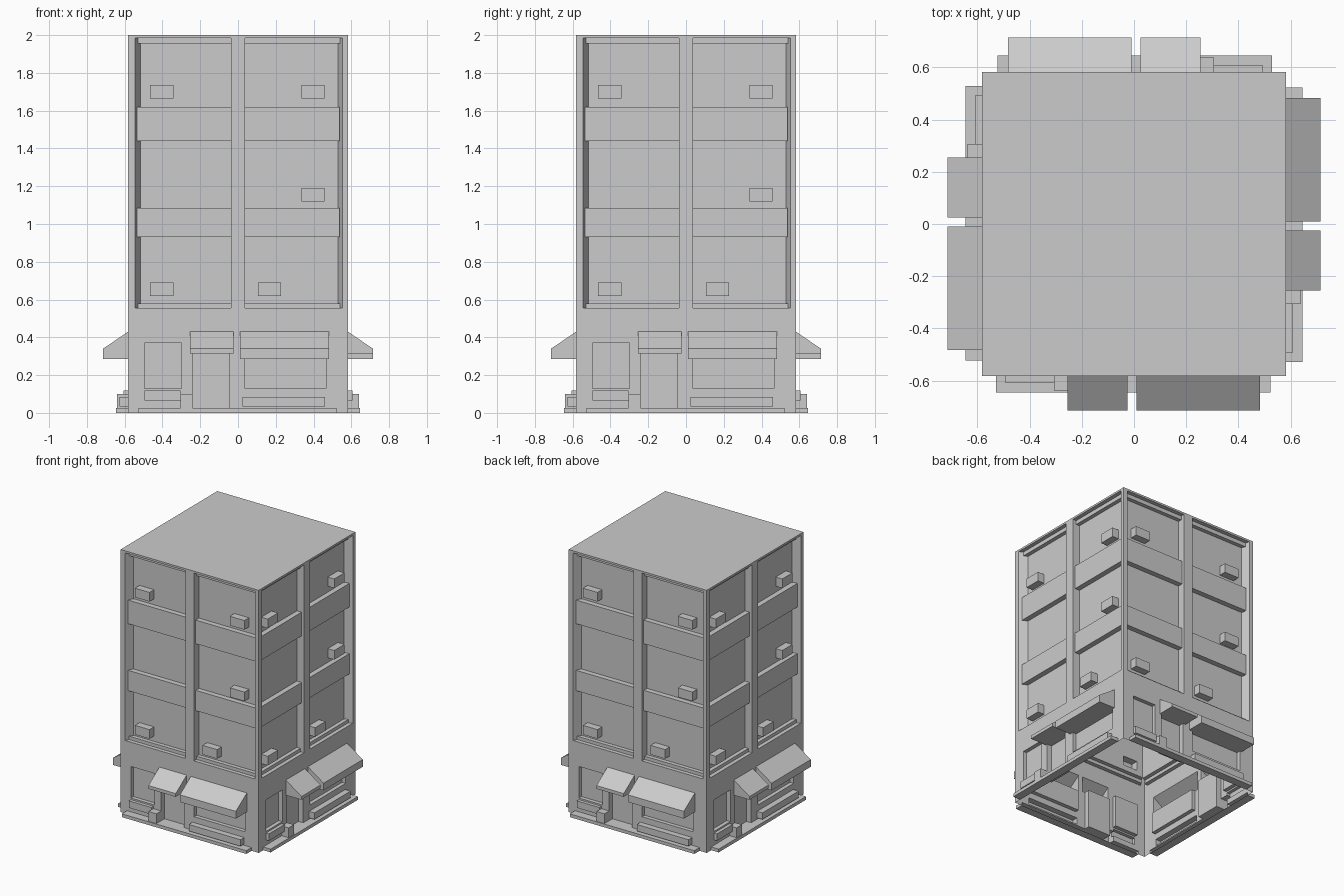
import bpy, bmesh, math

if "Cube" in bpy.data.objects:
    bpy.data.objects.remove(bpy.data.objects["Cube"])

H = 0.582          # half width of the tower
RECESS = -0.06     # depth of the upper wall bays

grey = bpy.data.materials.new("concrete grey")
grey.diffuse_color = (0.6, 0.6, 0.6, 1)
grey.use_nodes = True
grey.node_tree.nodes["Principled BSDF"].inputs["Base Color"].default_value = grey.diffuse_color

# Rectangles painted in order: u0, u1, z0, z1, depth at u0, depth at u1
rects = []


def rect(u0, u1, z0, z1, d, d1=None):
    rects.append((u0, u1, z0, z1, d, d if d1 is None else d1))


# Upper bays with a slanted outer reveal
Z0, Z1 = 0.555, 1.985
rect(-0.545, -0.515, Z0, Z1, 0, RECESS)
rect(-0.515, -0.037, Z0, Z1, RECESS)
rect(0.037, 0.53, Z0, Z1, RECESS)
rect(0.53, 0.552, Z0, Z1, RECESS, 0)
for a, b in ((-0.53, -0.037), (0.037, 0.54)):
    rect(a, b, Z0, 0.58, -0.03)        # sill
    rect(a, b, 1.955, Z1, -0.03)       # top trim
for z0, z1 in ((0.93, 1.085), (1.44, 1.62)):
    rect(-0.535, -0.037, z0, z1, -0.02)  # balcony bands
    rect(0.037, 0.537, z0, z1, -0.02)
# Air conditioner boxes
for u, z in ((-0.465, 1.665), (0.335, 1.665), (0.335, 1.12),
             (-0.465, 0.62), (0.105, 0.62)):
    rect(u, u + 0.123, z, z + 0.07, -0.005)
# Street level
rect(-0.495, -0.298, 0.13, 0.37, -0.03)     # small window
rect(-0.495, -0.305, 0.065, 0.118, 0.025)   # planter
rect(-0.24, -0.047, 0.025, 0.315, -0.04)    # door
rect(0.037, 0.465, 0.13, 0.285, -0.03)      # shop window
rect(0.025, 0.46, 0.035, 0.085, 0.045)      # bench
rect(-0.305, -0.24, 0.025, 0.1, 0.058)      # step block
rect(-0.528, 0.522, 0.0, 0.025, 0.063)      # curb

# Awnings: u0, u1, bottom
awnings = ((-0.255, -0.025, 0.315), (0.01, 0.482, 0.285))


def depth(u0, u1, z):
    """Depth at both edges of a cell."""
    result = (0.0, 0.0)
    m = (u0 + u1) / 2
    for a, b, c, e, da, db in rects:
        if a < m < b and c < z < e:
            result = tuple(da + (db - da) * (u - a) / (b - a) for u in (u0, u1))
    return result


def finish(bm, name):
    bmesh.ops.remove_doubles(bm, verts=bm.verts[:], dist=1e-5)
    bmesh.ops.dissolve_degenerate(bm, edges=bm.edges[:], dist=1e-5)
    bmesh.ops.dissolve_limit(bm, angle_limit=0.01, verts=bm.verts[:], edges=bm.edges[:])
    me = bpy.data.meshes.new(name)
    bm.to_mesh(me)
    bm.free()
    me.materials.append(grey)
    return me


def quad(bm, *pts):
    """Face from (u, depth, z) points."""
    bm.faces.new([bm.verts.new((u, -H - d, z)) for u, d, z in pts])


def facade_mesh():
    us = sorted({-H, H} | {r[i] for r in rects for i in (0, 1)} | {a[i] for a in awnings for i in (0, 1)})
    zs = sorted({0.0, 2.0, 0.43} | {r[i] for r in rects for i in (2, 3)} | {a[2] for a in awnings})
    nu, nz = len(us) - 1, len(zs) - 1
    D = {(i, j): depth(us[i], us[i + 1], (zs[j] + zs[j + 1]) / 2)
         for i in range(nu) for j in range(nz)}
    holes = set()
    for i, j in D:
        um, zm = (us[i] + us[i + 1]) / 2, (zs[j] + zs[j + 1]) / 2
        if any(a < um < b and c < zm < 0.43 for a, b, c in awnings):
            holes.add((i, j))
            D[i, j] = (0.0, 0.0)
    bm = bmesh.new()
    flat = (0.0, 0.0)
    for (i, j), (dl, dr) in D.items():
        u0, u1, z0, z1 = us[i], us[i + 1], zs[j], zs[j + 1]
        if (i, j) not in holes:
            quad(bm, (u0, dl, z0), (u1, dr, z0), (u1, dr, z1), (u0, dl, z1))
        # side return towards the cell on the left
        a = D.get((i - 1, j), flat)[1]
        if abs(a - dl) > 1e-6:
            quad(bm, (u0, a, z0), (u0, dl, z0), (u0, dl, z1), (u0, a, z1))
        # ledge towards the cell below
        al, ar = D.get((i, j - 1), flat)
        if abs(al - dl) + abs(ar - dr) > 1e-6:
            quad(bm, (u0, al, z0), (u1, ar, z0), (u1, dr, z0), (u0, dl, z0))
    return finish(bm, "facade")


def awning_mesh():
    bm = bmesh.new()
    out, top, lip = 0.132, 0.43, 0.34
    for a, b, z in awnings:
        quad(bm, (a, out, lip), (b, out, lip), (b, 0, top), (a, 0, top))
        quad(bm, (a, out, z), (b, out, z), (b, out, lip), (a, out, lip))
        quad(bm, (a, 0, z), (b, 0, z), (b, out, z), (a, out, z))
        quad(bm, (a, 0, z), (a, out, z), (a, out, lip), (a, 0, top))
        quad(bm, (b, 0, top), (b, out, lip), (b, out, z), (b, 0, z))
    return finish(bm, "awnings")


# Four identical sides
facade, awning = facade_mesh(), awning_mesh()
for k, side in enumerate(("front", "right", "back", "left")):
    for part, me in (("facade", facade), ("awnings", awning)):
        ob = bpy.data.objects.new(f"{part}_{side}", me)
        ob.rotation_euler.z = k * math.pi / 2
        bpy.context.collection.objects.link(ob)

# Flat roof
bm = bmesh.new()
bm.faces.new([bm.verts.new((x * H, y * H, 2.0)) for x, y in ((-1, -1), (1, -1), (1, 1), (-1, 1))])
bpy.context.collection.objects.link(bpy.data.objects.new("roof", finish(bm, "roof")))
